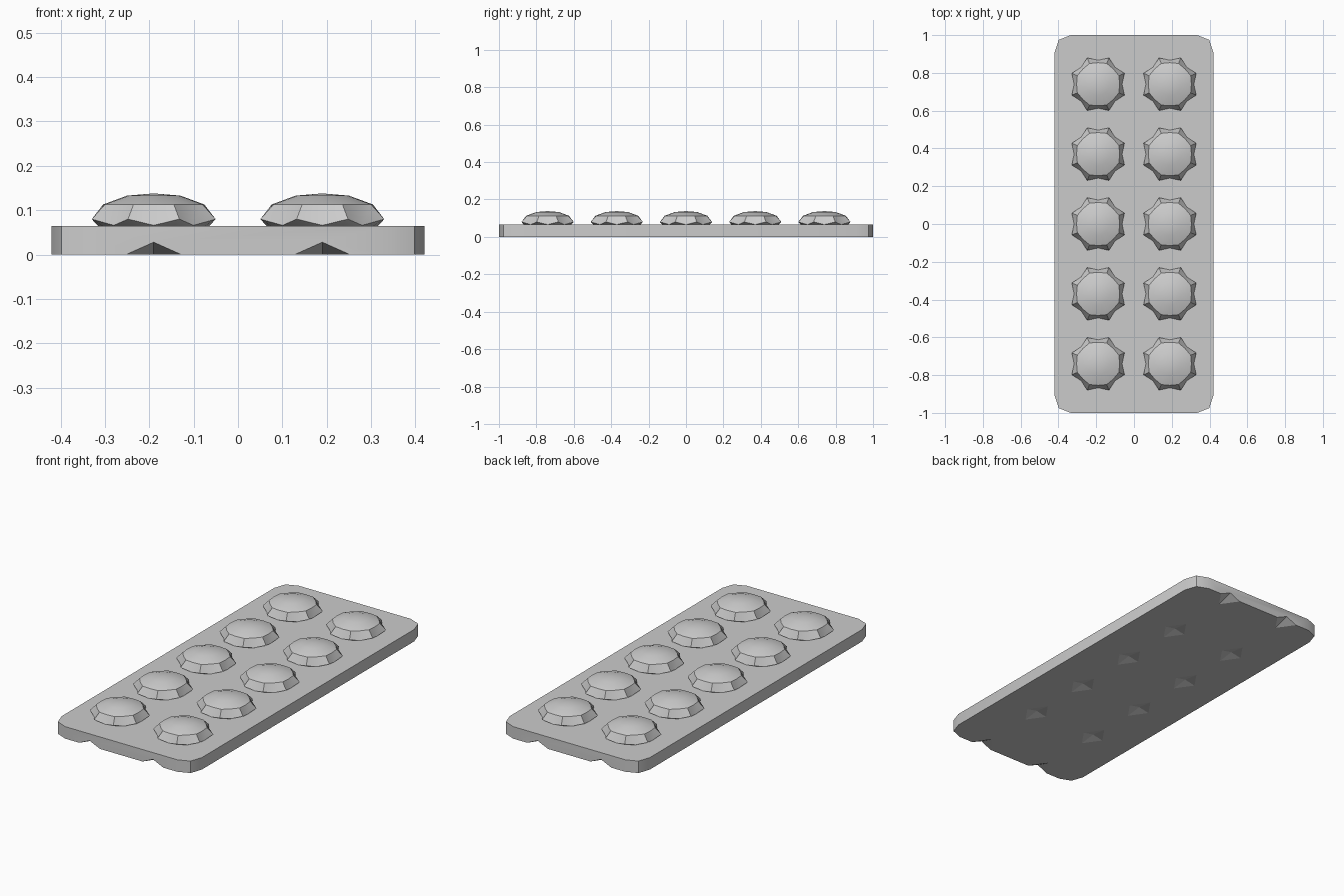
import bpy, bmesh, math

if "Cube" in bpy.data.objects:
    bpy.data.objects.remove(bpy.data.objects["Cube"])

grey = bpy.data.materials.new("foil_grey")
grey.diffuse_color = (0.6, 0.6, 0.6, 1)
grey.use_nodes = True
grey.node_tree.nodes["Principled BSDF"].inputs["Base Color"].default_value = grey.diffuse_color


def make_object(name, bm, smooth_angle):
    bmesh.ops.recalc_face_normals(bm, faces=bm.faces)
    mesh = bpy.data.meshes.new(name)
    bm.to_mesh(mesh)
    bm.free()
    mesh.materials.append(grey)
    obj = bpy.data.objects.new(name, mesh)
    bpy.context.collection.objects.link(obj)
    if smooth_angle:
        bpy.ops.object.select_all(action='DESELECT')
        obj.select_set(True)
        bpy.context.view_layer.objects.active = obj
        bpy.ops.object.shade_smooth_by_angle(angle=math.radians(smooth_angle))
    return obj


# Backing card: rounded-corner outline extruded upward
corner = [(0.42, 0.91), (0.398, 0.975), (0.335, 1.0)]
outline = corner + [(-x, y) for x, y in reversed(corner)]
outline += [(-x, -y) for x, y in outline]
bm = bmesh.new()
face = bm.faces.new([bm.verts.new((x, y, 0)) for x, y in outline])
up = bmesh.ops.extrude_face_region(bm, geom=[face])['geom']
bmesh.ops.translate(bm, vec=(0, 0, 0.065),
                    verts=[v for v in up if isinstance(v, bmesh.types.BMVert)])
card = make_object("backing_card", bm, 22)

# Shallow pyramid dents in the underside, open at the two short edges
bm = bmesh.new()
for x in (-0.19, 0.19):
    for y in (-1, -0.555, -0.185, 0.185, 0.555, 1):
        h = 0.028 if abs(y) == 1 else 0.012
        s = (h + 0.004) / h          # extend below the card for a clean cut
        w, d = 0.0625 * s, 0.09 * s
        base = [bm.verts.new((x + a * w, y + b * d, -0.004))
                for a, b in ((-1, 0), (0, -1), (1, 0), (0, 1))]
        tip = bm.verts.new((x, y, h))
        bm.faces.new(base)
        for i in range(4):
            bm.faces.new((base[i], base[(i + 1) % 4], tip))
cutter = make_object("dent_cutter", bm, 0)
cutter.hide_render = True
cutter.hide_viewport = True
cut = card.modifiers.new("dents", 'BOOLEAN')
cut.operation = 'DIFFERENCE'
cut.solver = 'EXACT'
cut.object = cutter
card.modifiers.move(len(card.modifiers) - 1, 0)


# Blister: low dome with an eight-pointed rim; rows are
# (point radius, point z, valley radius, valley z)
ROWS = [(0.122, 0.063, 0.122, 0.063),
        (0.151, 0.080, 0.127, 0.066),
        (0.119, 0.113, 0.114, 0.113),
        (0.060, 0.133, 0.060, 0.133)]


def blister(name, cx, cy):
    bm = bmesh.new()
    rings = []
    for rp, zp, rv, zv in ROWS:
        ring = []
        for i in range(16):
            a = i * math.pi / 8
            r, z = (rp, zp) if i % 2 else (rv, zv)
            ring.append(bm.verts.new((cx + r * math.cos(a), cy + r * math.sin(a), z)))
        rings.append(ring)
    top = bm.verts.new((cx, cy, 0.138))
    for i in range(16):
        j = (i + 1) % 16
        for lo, hi in zip(rings, rings[1:]):
            bm.faces.new((lo[i], lo[j], hi[j], hi[i]))
        bm.faces.new((rings[-1][i], rings[-1][j], top))
    bm.faces.new(rings[0])
    return make_object(name, bm, 40)


for row in range(5):
    for side, x in (("left", -0.19), ("right", 0.19)):
        blister(f"blister_{side}_{row + 1}", x, 0.37 * (row - 2))
